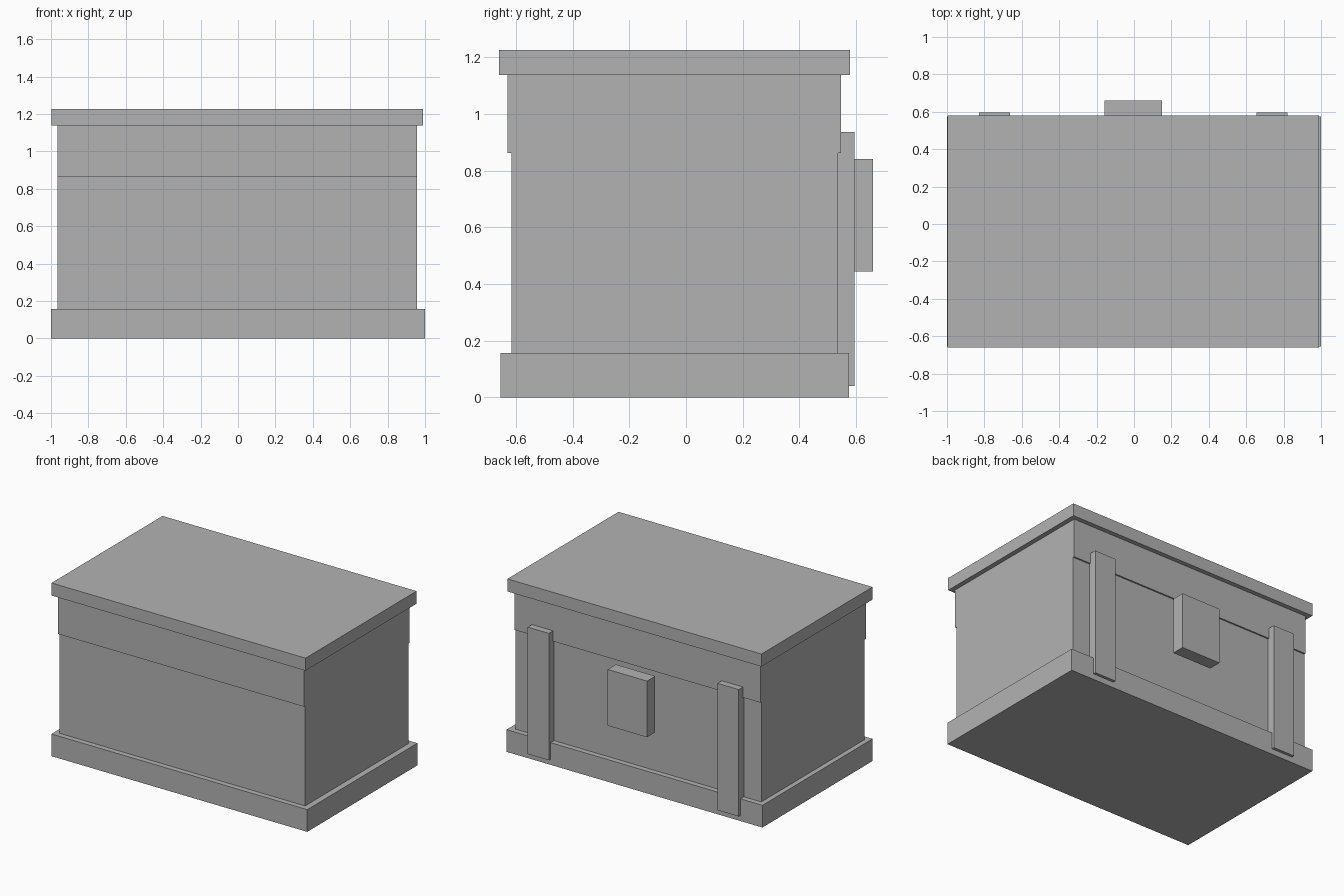
import bpy
import bmesh
from mathutils import Vector

cube = bpy.data.objects.get("Cube")
if cube:
    bpy.data.objects.remove(cube, do_unlink=True)

# One plain grey for the whole chest
grey = bpy.data.materials.new("plain_grey")
grey.use_nodes = True
color = (0.45, 0.45, 0.45, 1)
grey.diffuse_color = color
grey.node_tree.nodes["Principled BSDF"].inputs["Base Color"].default_value = color


def box(name, x, y, z):
    """Box spanning the given (low, high) range on each axis."""
    low, high = (Vector(corner) for corner in zip(x, y, z))
    bm = bmesh.new()
    bmesh.ops.create_cube(bm, size=1)
    bmesh.ops.scale(bm, vec=high - low, verts=bm.verts)
    bmesh.ops.translate(bm, vec=(low + high) / 2, verts=bm.verts)
    mesh = bpy.data.meshes.new(name)
    bm.to_mesh(mesh)
    bm.free()
    mesh.materials.append(grey)
    obj = bpy.data.objects.new(name, mesh)
    bpy.context.collection.objects.link(obj)
    return obj


# Chest: plinth, body, lid skirt and overhanging lid top
box("base_plinth", (-1, 1), (-0.655, 0.575), (0, 0.157))
box("chest_body", (-0.965, 0.957), (-0.617, 0.537), (0.157, 0.863))
box("lid_skirt", (-0.965, 0.957), (-0.63, 0.548), (0.863, 1.138))
box("lid_top", (-0.996, 0.99), (-0.66, 0.58), (1.138, 1.227))

# Back fittings: two straps and a central block
for side, center in (("right", -0.746), ("left", 0.738)):
    box(side + "_strap", (center - 0.083, center + 0.083), (0.53, 0.595), (0.04, 0.937))
box("lock_block", (-0.157, 0.15), (0.568, 0.66), (0.445, 0.842))
